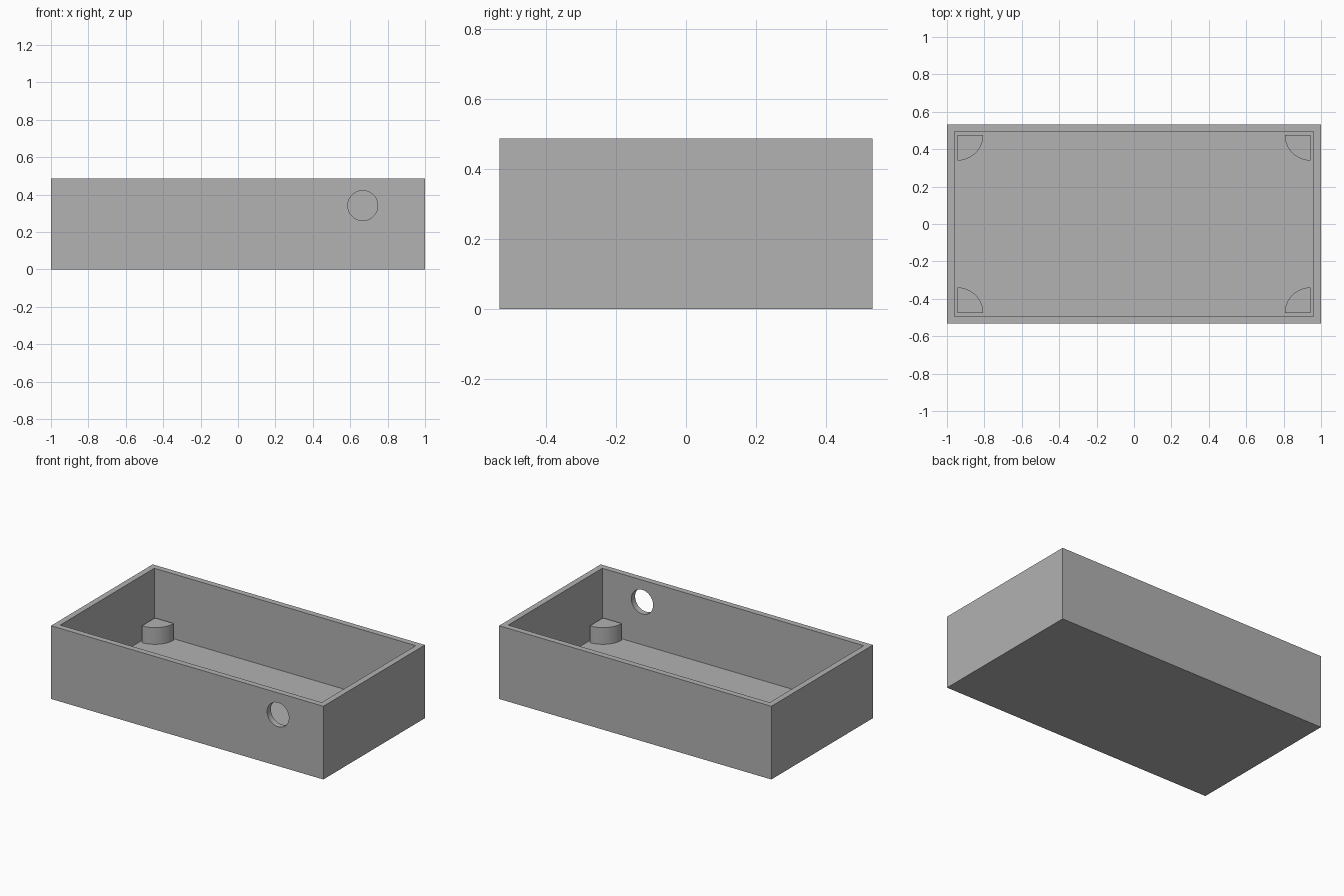
import bpy
import bmesh
from math import cos, sin, pi

if "Cube" in bpy.data.objects:
    bpy.data.objects.remove(bpy.data.objects["Cube"], do_unlink=True)

HALF_X, HALF_Y, HEIGHT = 1.0, 0.533, 0.486
WALL = 0.056
POST_R, POST_H = 0.138, 0.111
HOLE_X, HOLE_Z, HOLE_R = 0.667, 0.341, 0.08

grey = bpy.data.materials.new("plain grey")
grey.use_nodes = True
colour = (0.445, 0.445, 0.445, 1)
grey.diffuse_color = colour
grey.node_tree.nodes["Principled BSDF"].inputs["Base Color"].default_value = colour


def make_object(name, bm):
    bmesh.ops.recalc_face_normals(bm, faces=bm.faces)
    mesh = bpy.data.meshes.new(name)
    bm.to_mesh(mesh)
    bm.free()
    obj = bpy.data.objects.new(name, mesh)
    bpy.context.collection.objects.link(obj)
    mesh.materials.append(grey)
    return obj


def activate(obj):
    bpy.ops.object.select_all(action="DESELECT")
    obj.select_set(True)
    bpy.context.view_layer.objects.active = obj


def add_box(bm, half_x, half_y, z0, z1):
    verts = bmesh.ops.create_cube(bm, size=2)["verts"]
    for v in verts:
        v.co.x *= half_x
        v.co.y *= half_y
        v.co.z = z1 if v.co.z > 0 else z0


# Open tray: inset the top face, then push it down to the floor
bm = bmesh.new()
add_box(bm, HALF_X, HALF_Y, 0, HEIGHT)
top = max(bm.faces, key=lambda f: f.calc_center_median().z)
bmesh.ops.inset_region(bm, faces=[top], thickness=WALL)
floor = bmesh.ops.extrude_discrete_faces(bm, faces=[top])["faces"][0]
for v in floor.verts:
    v.co.z = WALL
tray = make_object("tray", bm)

# Round cable hole through the front wall
bpy.ops.mesh.primitive_cylinder_add(
    vertices=64, radius=HOLE_R, depth=WALL * 3,
    location=(HOLE_X, -HALF_Y + WALL / 2, HOLE_Z), rotation=(pi / 2, 0, 0))
cutter = bpy.context.object
cutter.name = "hole_cutter"
cutter.hide_render = True
cutter.data.materials.append(grey)
cut = tray.modifiers.new("cable hole", "BOOLEAN")
cut.operation = "DIFFERENCE"
cut.solver = "EXACT"
cut.object = cutter
activate(tray)
bpy.ops.object.modifier_apply(modifier=cut.name)
bpy.data.objects.remove(cutter, do_unlink=True)
activate(tray)
bpy.ops.object.shade_smooth_by_angle()


# Quarter-round post in each inner corner
def corner_post(name, sx, sy):
    cx, cy = HALF_X - WALL, HALF_Y - WALL
    steps = 20
    bm = bmesh.new()
    outline = [bm.verts.new((sx * cx, sy * cy, WALL))]
    for i in range(steps + 1):
        a = pi / 2 * i / steps
        outline.append(bm.verts.new(
            (sx * (cx - POST_R * cos(a)), sy * (cy - POST_R * sin(a)), WALL)))
    base = bm.faces.new(outline)
    raised = bmesh.ops.extrude_face_region(bm, geom=[base], use_keep_orig=True)["geom"]
    for v in raised:
        if isinstance(v, bmesh.types.BMVert):
            v.co.z += POST_H
    activate(make_object(name, bm))
    bpy.ops.object.shade_smooth_by_angle()


for x_name, sx in (("left", 1), ("right", -1)):
    for y_name, sy in (("front", -1), ("back", 1)):
        corner_post(f"{y_name}_{x_name}_post", sx, sy)
